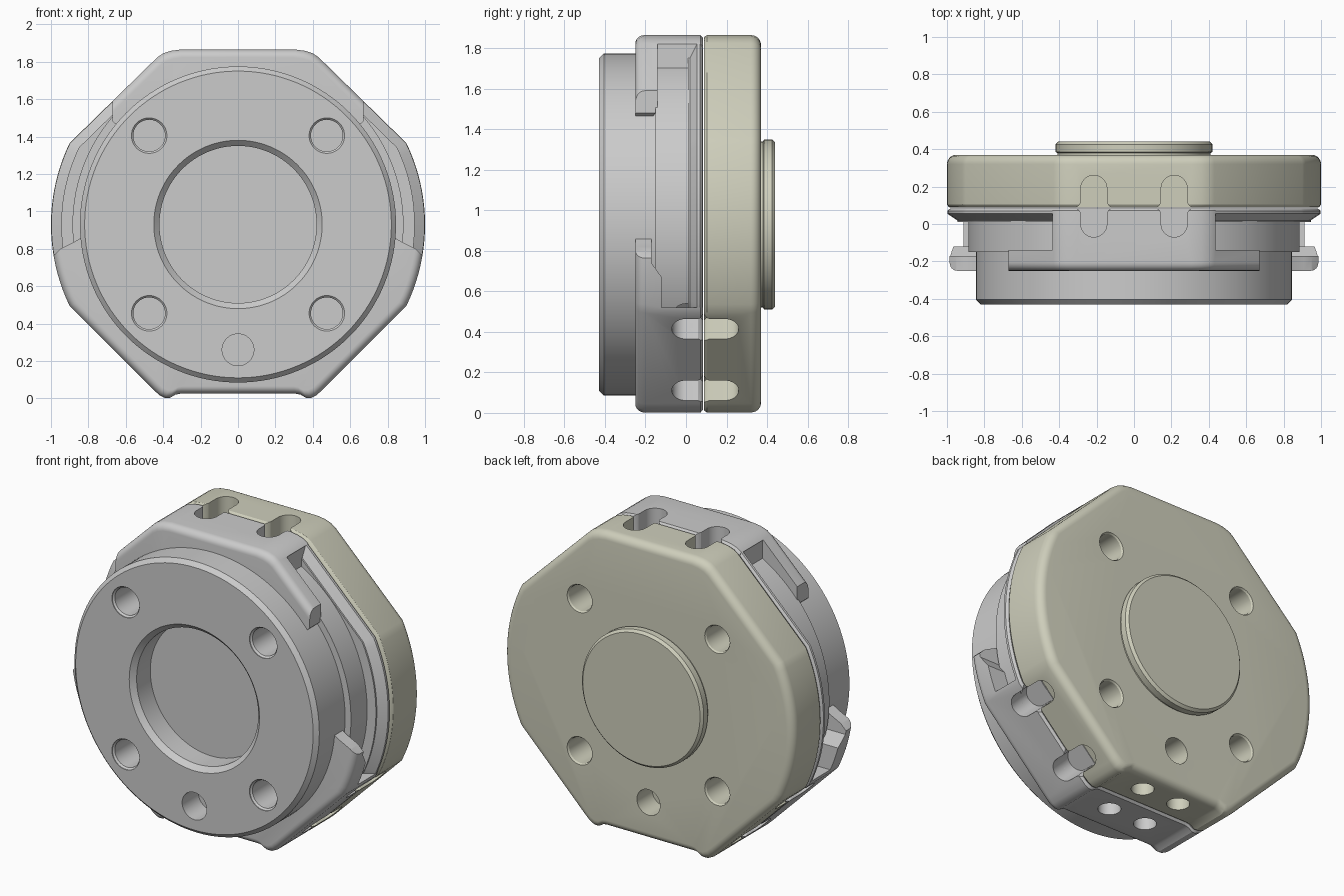
import bpy, bmesh
from math import sin, cos, pi, radians
from mathutils import Matrix, Vector

if "Cube" in bpy.data.objects:
    bpy.data.objects.remove(bpy.data.objects["Cube"])

CZ = 0.93  # height of the main axis


def loft(bm, loops):
    """Skin a list of equal-length closed loops and cap both ends."""
    rings = [[bm.verts.new(p) for p in loop] for loop in loops]
    n = len(rings[0])
    for a, b in zip(rings, rings[1:]):
        for i in range(n):
            j = (i + 1) % n
            bm.faces.new((a[i], a[j], b[j], b[i]))
    bm.faces.new(rings[0])
    bm.faces.new(rings[-1][::-1])


def stack(bm, outline, rows, cx=0, cz=CZ):
    """Loft an x/z outline along y; each row is (y, scale)."""
    loft(bm, [[(cx + x * s, y, cz + z * s) for x, z in outline] for y, s in rows])


def finish(name, bm, mat=None, cutter=False):
    bmesh.ops.recalc_face_normals(bm, faces=bm.faces)
    me = bpy.data.meshes.new(name)
    bm.to_mesh(me)
    bm.free()
    ob = bpy.data.objects.new(name, me)
    bpy.context.collection.objects.link(ob)
    if mat:
        me.materials.append(mat)
    if cutter:
        ob.hide_render = True
        ob.display_type = 'WIRE'
    return ob


def cut_and_smooth(ob, cutters):
    bpy.ops.object.select_all(action='DESELECT')
    ob.select_set(True)
    bpy.context.view_layer.objects.active = ob
    for c in cutters:
        m = ob.modifiers.new("cut", 'BOOLEAN')
        m.operation = 'DIFFERENCE'
        m.solver = 'EXACT'
        m.object = c
        bpy.ops.object.modifier_apply(modifier=m.name)
    bpy.ops.object.shade_smooth_by_angle(angle=radians(28))


def circle(n):
    return [(cos(2 * pi * i / n), sin(2 * pi * i / n)) for i in range(n)]


def fillet(y, r, d, n=6):
    """Rounded edge rows ending at y, travelling in direction d."""
    return [(y - d * r + d * r * sin(t), 1 - r + r * cos(t))
            for t in (i * pi / 2 / n for i in range(n + 1))]


# Shared outline: octagon with round sides and two small feet
half = [(0.31, .935), (0.36, .928), (0.40, .915), (0.43, .895)]
half += [(cos(a), sin(a)) for a in (radians(25.8 - 51.6 * i / 20) for i in range(21))]
half += [(0.45, -.885), (0.42, -.913), (0.39, -.928), (0.365, -.928), (0.335, -.91), (0.31, -.905)]
outline = half + [(-x, z) for x, z in reversed(half)]

olive = bpy.data.materials.new("olive")
olive.diffuse_color = (0.62, 0.62, 0.50, 1)
olive.use_nodes = True
olive.node_tree.nodes["Principled BSDF"].inputs["Base Color"].default_value = olive.diffuse_color

# Back plate
bm = bmesh.new()
stack(bm, outline, [(0.088, .985), (0.092, .992), (0.104, 1)] + fillet(0.37, 0.05, 1))
back_plate = finish("back_plate", bm, olive)

# Back boss
bm = bmesh.new()
stack(bm, circle(96), [(0.36, .41), (0.38, .41), (0.385, .42), (0.425, .42), (0.44, .405)])
back_boss = finish("back_boss", bm, olive)

# Front body, before the side pockets are cut
bm = bmesh.new()
stack(bm, outline, fillet(-0.25, 0.045, -1)[::-1] + [(0.072, 1), (0.084, .985)])
body = finish("front_body", bm)

# Thin flange that closes the pockets at the seam
bm = bmesh.new()
stack(bm, outline, [(0.01, .945), (0.02, .945), (0.055, .998), (0.07, .998), (0.082, .984)])
flange = finish("seam_flange", bm)

# Front disc with recess, continuing into the core behind it
bm = bmesh.new()
stack(bm, circle(128), [(-0.265, .42), (-0.40, .42), (-0.43, .45), (-0.43, .82), (-0.405, .845),
                        (-0.15, .845), (-0.15, .885), (0.05, .885)])
disc = finish("front_disc", bm)

# Side openings and undercut pockets, both sides
open_bm, under_bm = bmesh.new(), bmesh.new()
opening = [(0.60, 0.86), (0.83, 0.865), (0.87, 0.84), (0.91, 0.82), (0.95, 0.80), (1.0, 0.75),
           (1.2, 0.75), (1.2, 1.75), (0.67, 1.75), (0.67, 1.48), (0.60, 1.42)]
undercut = [(-.12, .52), (-.12, .67), (-.17, .74), (-.17, 1.45), (-.14, 1.5),
            (-.14, 1.82), (.1, 1.82), (.1, .52)]
for s in (-1, 1):
    stack(open_bm, [(s * x, z) for x, z in opening], [(-0.4, 1), (0.12, 1)], cz=0)
    loft(under_bm, [[(s * x, y, z) for y, z in undercut] for x in (0.43, 1.2)])
openings = finish("opening_cutter", open_bm, cutter=True)
undercuts = finish("undercut_cutter", under_bm, cutter=True)

# Bolt holes and pin holes, front and back
bm = bmesh.new()
ring = circle(40)
for sx in (-1, 1):
    for sz in (-1, 1):
        x, z = sx * 0.475, CZ + sz * 0.475
        stack(bm, ring, [(-0.5, .095), (-0.425, .095), (-0.415, .085), (-0.12, .085)], x, z)
        stack(bm, ring, [(0.0865, .08), (0.36, .08), (0.375, .09), (0.5, .09)], x, z)
stack(bm, ring, [(-0.5, .085), (-0.27, .085)], 0, 0.26)
stack(bm, ring, [(0.22, .08), (0.5, .08)], 0, 0.26)

# Paired slots across the seam on the top and lower diagonal sides
side = [(0.07 * cos(a), 0.19 + 0.07 * sin(a)) for a in (i * pi / 16 for i in range(9))][::-1]
side += [(0.07, 0.115), (0.078, 0.10), (0.092, 0.09), (0.092, 0.083), (0.078, 0.073), (0.07, 0.06)]
side += [(0.07 * cos(a), -0.07 * sin(a)) for a in (i * pi / 16 for i in range(9))]
slot = side + [(-u, y) for u, y in reversed(side[1:-1])]
for ang in (0, 135, -135):
    rot = Matrix.Translation((0, 0, CZ)) @ Matrix.Rotation(radians(ang), 4, 'Y')
    for c in (-0.215, 0.215):
        loft(bm, [[rot @ Vector((c + u, y, r)) for u, y in slot] for r in (0.79, 1.1)])

# Round holes in the bottom
for x in (-0.13, 0.13):
    for y in (-0.06, 0.23):
        loft(bm, [[(x + .065 * u, y + .065 * v, z) for u, v in ring] for z in (-0.1, 0.15)])
holes = finish("hole_cutter", bm, cutter=True)

cut_and_smooth(body, [openings, undercuts, holes])
for part in (back_plate, flange, disc):
    cut_and_smooth(part, [holes])
cut_and_smooth(back_boss, [])

# Remove the helpers once they are applied
for c in (openings, undercuts, holes):
    bpy.data.objects.remove(c)
